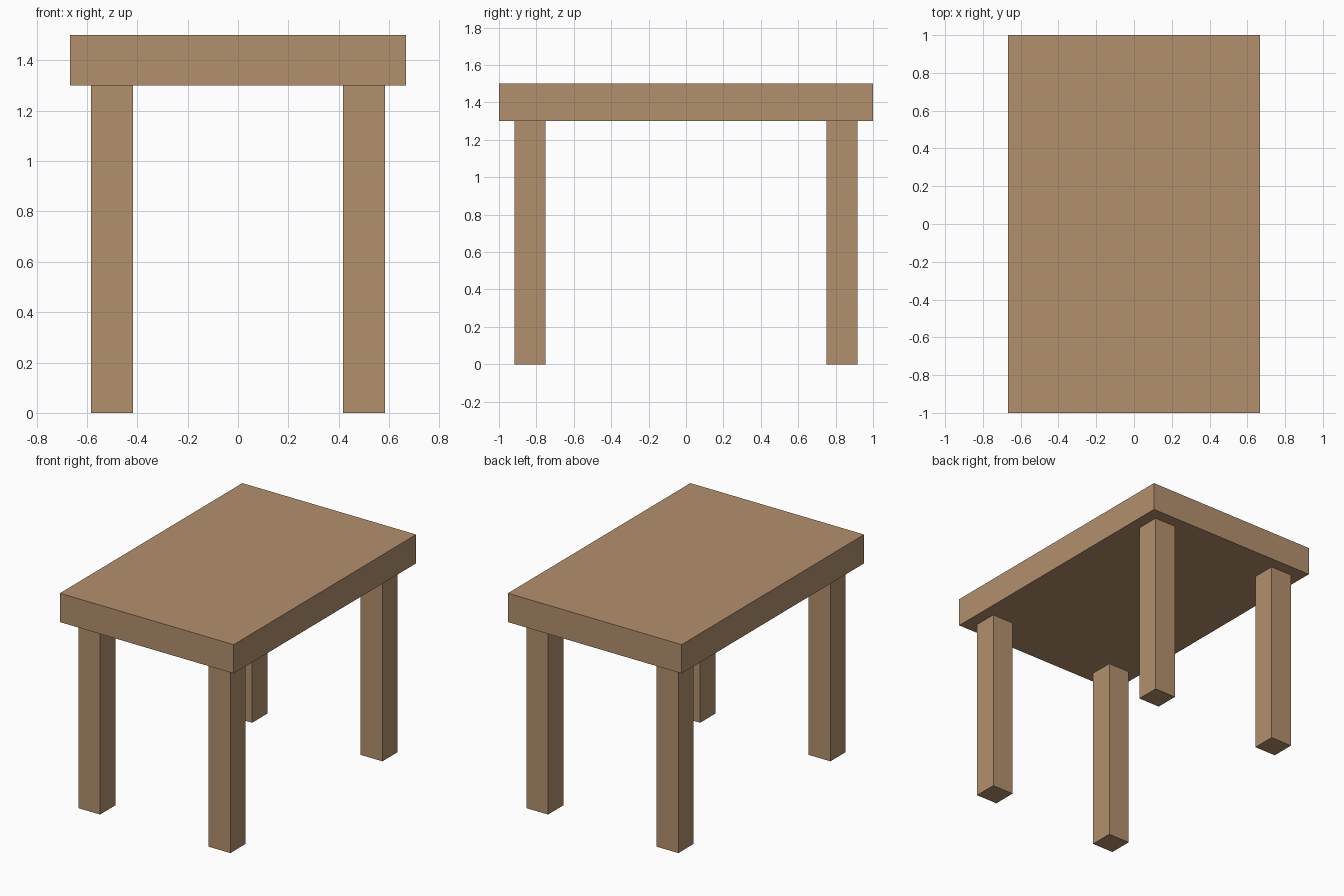
import bpy

if "Cube" in bpy.data.objects:
    bpy.data.objects.remove(bpy.data.objects["Cube"])

wood = bpy.data.materials.new("wood")
wood.diffuse_color = (0.45, 0.28, 0.155, 1)
wood.use_nodes = True
wood.node_tree.nodes["Principled BSDF"].inputs["Base Color"].default_value = wood.diffuse_color


def box(name, center, size):
    bpy.ops.mesh.primitive_cube_add(size=1, location=center)
    obj = bpy.context.object
    obj.name = name
    obj.scale = size
    bpy.ops.object.transform_apply(location=False, rotation=False, scale=True)
    obj.data.materials.append(wood)
    return obj


TOP_X, TOP_Y, HEIGHT, THICK = 4 / 3, 2.0, 1.5, 0.2
LEG_W, LEG_X, LEG_Y = 1 / 6, 0.5, 5 / 6
LEG_H = HEIGHT - THICK

# Tabletop slab
box("tabletop", (0, 0, HEIGHT - THICK / 2), (TOP_X, TOP_Y, THICK))

# Four square legs, inset from the corners
for y_name, sy in (("front", -1), ("back", 1)):
    for x_name, sx in (("left", -1), ("right", 1)):
        box(f"{y_name}_{x_name}_leg", (sx * LEG_X, sy * LEG_Y, LEG_H / 2),
            (LEG_W, LEG_W, LEG_H))
